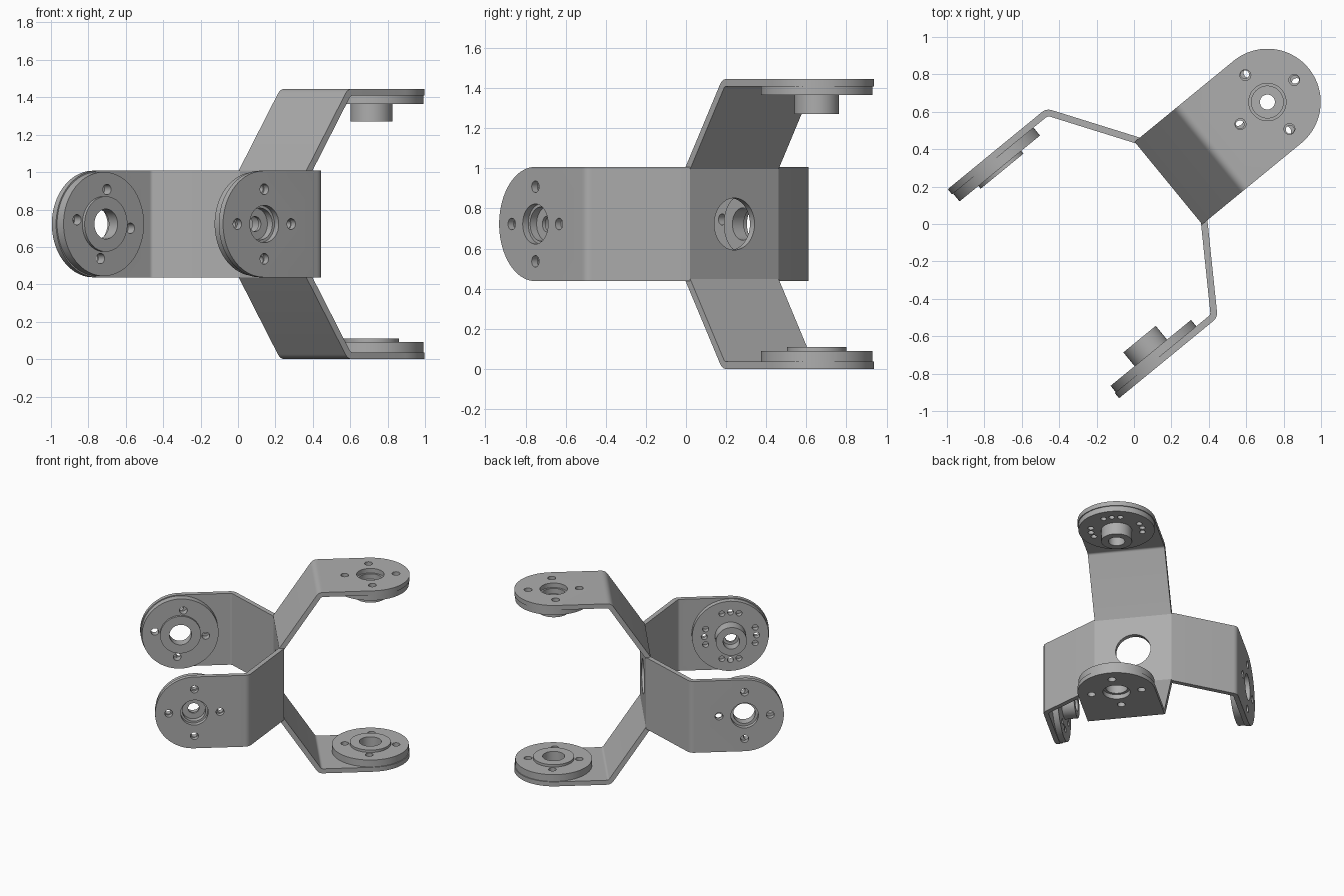
import bpy, bmesh
from math import radians, sin, cos, pi, atan2
from mathutils import Vector, Matrix

if "Cube" in bpy.data.objects:
    bpy.data.objects.remove(bpy.data.objects["Cube"], do_unlink=True)

THICK, WIDTH, REACH, TOP = 0.036, 0.285, 0.666, 0.7225   # sheet, half width, pivot distance, half height
INNER = TOP - THICK

grey = bpy.data.materials.new("light grey metal")
grey.use_nodes = True
COLOUR = (0.42, 0.42, 0.42, 1)
grey.diffuse_color = COLOUR
grey.node_tree.nodes["Principled BSDF"].inputs["Base Color"].default_value = COLOUR


def finish(bm, name):
    bmesh.ops.recalc_face_normals(bm, faces=bm.faces)
    mesh = bpy.data.meshes.new(name)
    bm.to_mesh(mesh)
    bm.free()
    mesh.materials.append(grey)
    obj = bpy.data.objects.new(name, mesh)
    bpy.context.collection.objects.link(obj)
    return obj


def prism(name, points, depth):
    """Extrude a closed outline of 3D points along a vector."""
    bm = bmesh.new()
    face = bm.faces.new([bm.verts.new(p) for p in points])
    ext = bmesh.ops.extrude_face_region(bm, geom=[face])["geom"]
    bmesh.ops.translate(bm, vec=depth, verts=[v for v in ext if isinstance(v, bmesh.types.BMVert)])
    return finish(bm, name)


def lathe(name, profile):
    """Turn a closed (radius, z) profile around z."""
    bm = bmesh.new()
    verts = [bm.verts.new((r, 0, z)) for r, z in profile]
    edges = [bm.edges.new((a, b)) for a, b in zip(verts, verts[1:] + verts[:1])]
    bmesh.ops.spin(bm, geom=verts + edges, axis=(0, 0, 1), cent=(0, 0, 0),
                   angle=2 * pi, steps=64, use_duplicate=False)
    bmesh.ops.remove_doubles(bm, verts=bm.verts, dist=1e-5)
    obj = finish(bm, name)
    obj.data.transform(Matrix.Translation((REACH, 0, 0)))
    return obj


def drills(holes):
    """Cylinders along z at (x, y, radius)."""
    bm = bmesh.new()
    for x, y, r in holes:
        bmesh.ops.create_cone(bm, cap_ends=True, segments=32, radius1=r, radius2=r,
                              depth=2, matrix=Matrix.Translation((x, y, 0.3)))
    return finish(bm, "drill_cutter")


def boolean(obj, cutter, operation="DIFFERENCE"):
    cutter.hide_render = True
    mod = obj.modifiers.new("cut", "BOOLEAN")
    mod.operation, mod.solver, mod.object = operation, "EXACT", cutter
    bpy.context.view_layer.objects.active = obj
    bpy.ops.object.modifier_apply(modifier=mod.name)
    bpy.data.objects.remove(cutter, do_unlink=True)


def smooth(obj):
    bpy.ops.object.select_all(action="DESELECT")
    obj.select_set(True)
    bpy.context.view_layer.objects.active = obj
    bpy.ops.object.shade_smooth_by_angle(angle=radians(25))


def bolt_circle(radius, hole, angles):
    return [(REACH + radius * cos(radians(a)), radius * sin(radians(a)), hole) for a in angles]


def bend(prev, corner, nxt, size):
    """Rounded corner between two straight runs."""
    a = corner + (prev - corner).normalized() * size
    b = corner + (nxt - corner).normalized() * size
    return [a * (1 - t) ** 2 + corner * 2 * t * (1 - t) + b * t * t for t in (i / 6 for i in range(7))]


# Bent arm: side profile in x (forward) and z (outward)
root, knee = Vector((-THICK / 2, WIDTH)), Vector((0.27, TOP))
run = (knee - root).normalized()
normal = Vector((run.y, -run.x))
start = root + normal * THICK
inner_root = start + run * ((THICK / 2 - start.x) / run.x)
inner_knee = start + run * ((INNER - start.y) / run.y)
tip_out, tip_in = Vector((1.1, TOP)), Vector((1.1, INNER))
outline = ([root] + bend(root, knee, tip_out, 0.032) + [tip_out, tip_in]
           + bend(tip_in, inner_knee, inner_root, 0.014) + [inner_root])
arm = prism("arm", [(p.x, -0.4, p.y) for p in outline], (0, 0.8, 0))

# Trim the arm to a straight strip with a round end, then drill it
arc = [-pi / 2 + pi * i / 40 for i in range(41)]
plan = [(-0.1, WIDTH, 0), (-0.1, -WIDTH, 0)]
plan += [(REACH + WIDTH * cos(a), WIDTH * sin(a), 0) for a in arc]
boolean(arm, prism("trim_cutter", plan, (0, 0, 1)), "INTERSECT")
boolean(arm, drills([(REACH, 0, 0.1)] + bolt_circle(0.186, 0.029, range(0, 360, 90))))

# Drive disc with hollow hub
disc_low = INNER - 0.044
horn = lathe("horn", [(0.085, INNER), (0.278, INNER), (0.278, disc_low), (0.112, disc_low),
                      (0.112, 0.5475), (0.06, 0.5475), (0.06, 0.625), (0.04, 0.625),
                      (0.04, 0.645), (0.085, 0.645)])
boolean(horn, drills(bolt_circle(0.19, 0.022, [q + s for q in range(0, 360, 90) for s in (-19, 0, 19)])))

# Idler disc with raised ring
idler = lathe("idler", [(0.08, INNER), (0.278, INNER), (0.278, 0.632), (0.148, 0.632),
                        (0.148, 0.613), (0.08, 0.613)])
boolean(idler, drills(bolt_circle(0.186, 0.028, range(7, 367, 90))))

# Shared square plate with a round opening
bm = bmesh.new()
bmesh.ops.create_cube(bm, size=1, matrix=Matrix.Diagonal((2 * WIDTH, 2 * WIDTH, THICK, 1)))
base = finish(bm, "base_plate")
boolean(base, drills([(0, 0, 0.13)]))

for part in (arm, horn, idler, base):
    smooth(part)

# Place the two opposed brackets
turn = atan2(0.634, 0.774)
forward = Vector((cos(turn), sin(turn), 0))
side = Vector((sin(turn), -cos(turn), 0))
up = Vector((0, 0, 1))
centre = Vector((0.198, 0.230, TOP))


def frame(x, z):
    m = Matrix((x, z.cross(x), z)).transposed().to_4x4()
    m.translation = centre
    return m


base.matrix_world = frame(up, forward)
for label, x, z, disc in (("upper", forward, up, horn), ("lower", forward, -up, idler),
                          ("left", -forward, side, horn), ("right", -forward, -side, idler)):
    for part, kind in ((arm, "arm"), (disc, "drive_disc" if disc is horn else "idler_disc")):
        obj = bpy.data.objects.new(label + "_" + kind, part.data)
        bpy.context.collection.objects.link(obj)
        obj.matrix_world = frame(x, z)

for part in (arm, horn, idler):
    bpy.data.objects.remove(part, do_unlink=True)
